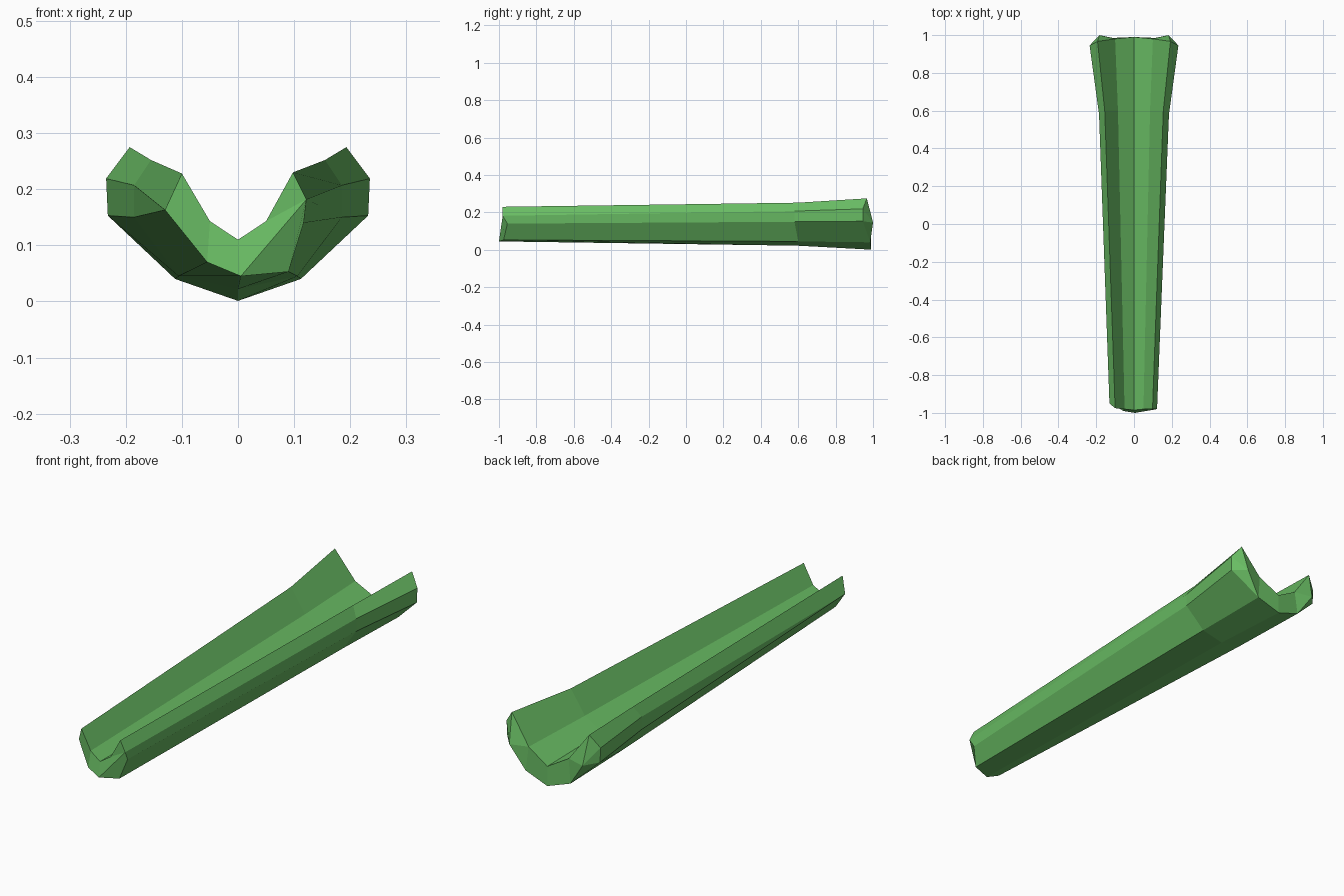
import bpy, bmesh

if "Cube" in bpy.data.objects:
    bpy.data.objects.remove(bpy.data.objects["Cube"])

green = bpy.data.materials.new("stalk green")
green.diffuse_color = (0.14, 0.5, 0.125, 1)
green.use_nodes = True
green.node_tree.nodes["Principled BSDF"].inputs["Base Color"].default_value = green.diffuse_color


def mirrored(half):
    """Ring from right half: inner floor, inner side, tip, outer 1, outer 2, low, bottom."""
    left = [(-x, y, z) for x, y, z in reversed(half[1:-1])]
    return half + left


# Cross-sections: worn small end, neck of the flare, wide end
small = [(0, -0.985, 0.11), (0.05, -0.98, 0.143), (0.098, -0.98, 0.23),
         (0.122, -0.98, 0.182), (0.117, -0.955, 0.14), (0.09, -0.975, 0.053),
         (0.005, -1, 0.045), (-0.055, -0.99, 0.07), (-0.13, -0.95, 0.163),
         (-0.13, -0.95, 0.163), (-0.1, -0.975, 0.228), (-0.05, -0.98, 0.143)]
neck = mirrored([(0, 0.6, 0.095), (0.085, 0.6, 0.147), (0.155, 0.6, 0.252),
                 (0.185, 0.58, 0.207), (0.185, 0.58, 0.15), (0.106, 0.6, 0.045),
                 (0, 0.6, 0.022)])
wide = mirrored([(0, 0.99, 0.09), (0.1, 0.98, 0.148), (0.193, 0.967, 0.275),
                 (0.235, 0.945, 0.219), (0.232, 0.945, 0.153), (0.112, 0.985, 0.04),
                 (0, 0.99, 0.001)])

bm = bmesh.new()
rings = [[bm.verts.new(p) for p in ring] for ring in (small, neck, wide)]

# Long walls between the sections
for a, b in zip(rings, rings[1:]):
    for i in range(12):
        j = (i + 1) % 12
        bm.faces.new((a[i], a[j], b[j], b[i]))

# Small end cap
for ids in [(0, 1, 3, 6), (1, 2, 3), (3, 4, 5, 6), (0, 6, 7, 11), (11, 7, 8, 10), (8, 9, 10)]:
    bm.faces.new([rings[0][i] for i in ids])

# Wide end cap, each lobe fanned to a raised point
w = rings[2]
for side in (1, -1):
    lobe = bm.verts.new((side * 0.183, 1, 0.145))
    fan = [w[side * k] for k in (1, 2, 3, 4, 5)]
    for p, q in zip(fan, fan[1:] + fan[:1]):
        bm.faces.new((p, q, lobe))
    bm.faces.new((w[0], fan[0], fan[4], w[6]))

bmesh.ops.remove_doubles(bm, verts=bm.verts, dist=0.0005)
bmesh.ops.recalc_face_normals(bm, faces=bm.faces)
mesh = bpy.data.meshes.new("stalk")
bm.to_mesh(mesh)
bm.free()
mesh.materials.append(green)
bpy.context.collection.objects.link(bpy.data.objects.new("stalk", mesh))
